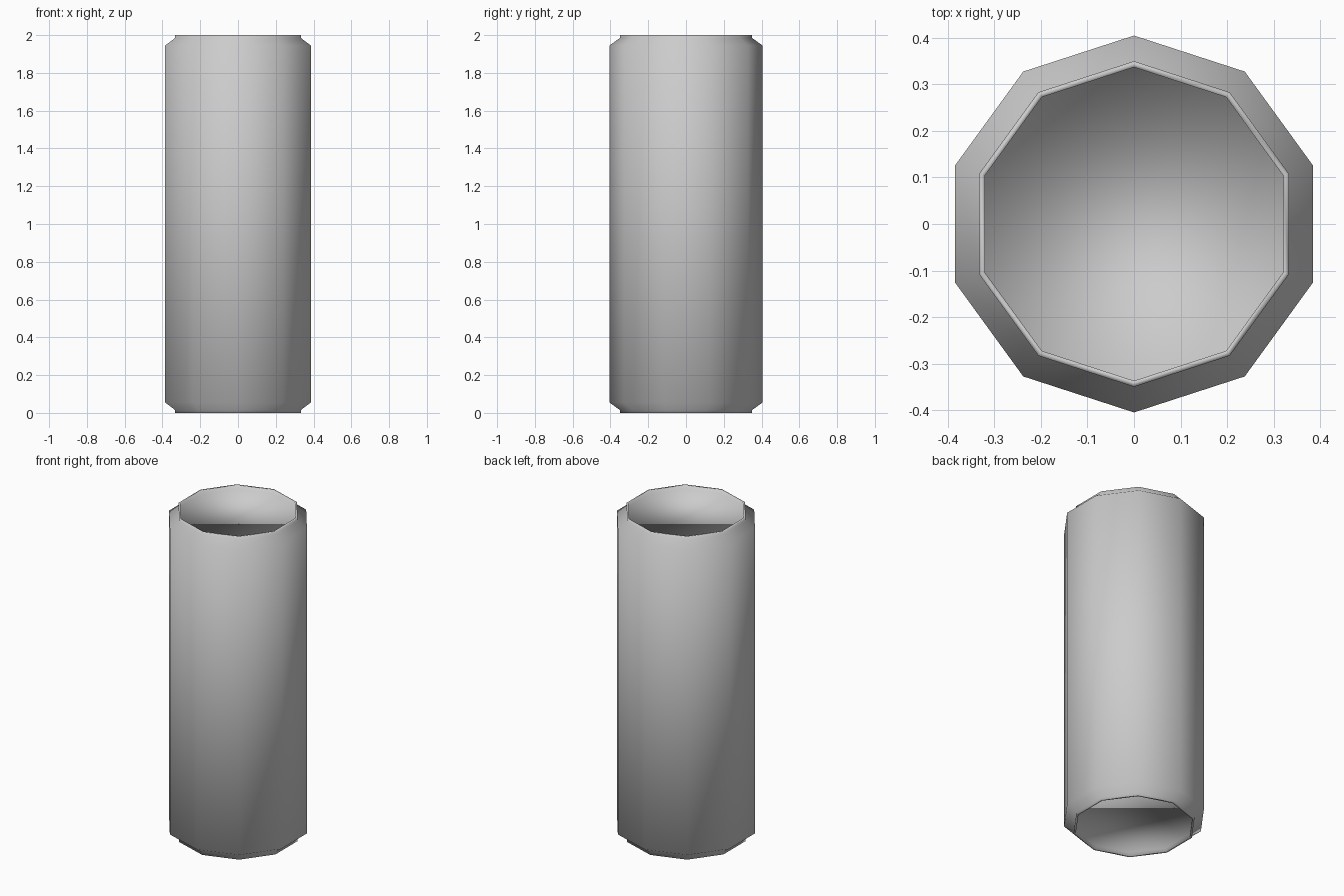
import bpy, bmesh
from math import sin, cos, pi

if "Cube" in bpy.data.objects:
    bpy.data.objects.remove(bpy.data.objects["Cube"])

SIDES = 10
HEIGHT = 2.0

# Half profile (radius, depth from the end): end panel, raised lip, chamfer, body edge
END = [(0.337, 0.022), (0.337, 0.0), (0.35, 0.0), (0.35, 0.015), (0.405, 0.055)]
profile = END and [(r, d) for r, d in END] + [(r, HEIGHT - d) for r, d in reversed(END)]


def ring(bm, r, z):
    return [bm.verts.new((r * cos(pi / 2 + 2 * pi * i / SIDES),
                          r * sin(pi / 2 + 2 * pi * i / SIDES), z))
            for i in range(SIDES)]


bm = bmesh.new()
rings = [ring(bm, r, z) for r, z in profile]

# Ten-sided walls between the rings
for a, b in zip(rings, rings[1:]):
    for i in range(SIDES):
        j = (i + 1) % SIDES
        bm.faces.new((a[i], a[j], b[j], b[i]))

# Recessed end panels
bm.faces.new(rings[0])
bm.faces.new(rings[-1])
bmesh.ops.recalc_face_normals(bm, faces=bm.faces)

# Smooth shading over the whole canister
for f in bm.faces:
    f.smooth = True

mesh = bpy.data.meshes.new("canister")
bm.to_mesh(mesh)
bm.free()
canister = bpy.data.objects.new("canister", mesh)
bpy.context.collection.objects.link(canister)
